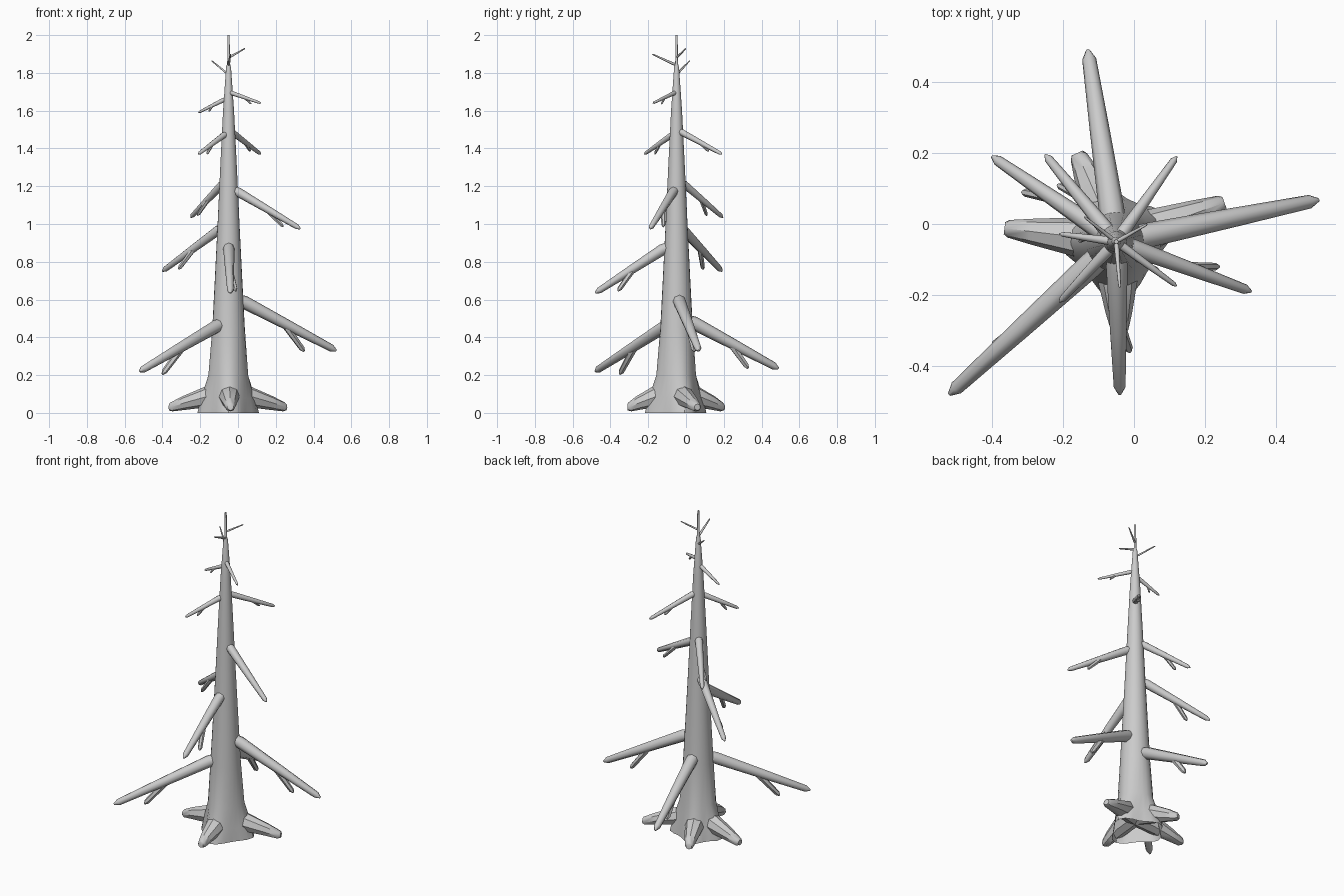
import bpy, bmesh, math
from mathutils import Vector

if "Cube" in bpy.data.objects:
    bpy.data.objects.remove(bpy.data.objects["Cube"])

AX = Vector((-0.05, -0.05, 0))      # trunk axis
ROOTS = [(-0.365, -0.012), (0.255, 0.06), (-0.16, 0.20), (-0.04, -0.31)]


def finish(name, bm, angle=40):
    bmesh.ops.recalc_face_normals(bm, faces=bm.faces)
    me = bpy.data.meshes.new(name)
    bm.to_mesh(me)
    bm.free()
    ob = bpy.data.objects.new(name, me)
    bpy.context.collection.objects.link(ob)
    bpy.ops.object.select_all(action='DESELECT')
    ob.select_set(True)
    bpy.context.view_layer.objects.active = ob
    bpy.ops.object.shade_smooth_by_angle(angle=math.radians(angle))
    return ob


def skin(bm, rings):
    for a, b in zip(rings, rings[1:]):
        n = len(a)
        for i in range(n):
            bm.faces.new((a[i], a[(i + 1) % n], b[(i + 1) % n], b[i]))


def tube(bm, pts, radii, sides=8):
    """Tapered tube through pts, capped at both ends."""
    pts = [Vector(p) for p in pts]
    rings = []
    for i, (p, r) in enumerate(zip(pts, radii)):
        d = (pts[min(i + 1, len(pts) - 1)] - pts[max(i - 1, 0)]).normalized()
        u = d.cross(Vector((0, 0, 1))).normalized()
        v = u.cross(d)
        ring = []
        for k in range(sides):
            a = 2 * math.pi * k / sides
            co = p + r * (math.cos(a) * u + math.sin(a) * v)
            co.z = max(co.z, 0.008)
            ring.append(bm.verts.new(co))
        rings.append(ring)
    skin(bm, rings)
    bm.faces.new(rings[0])
    bm.faces.new(rings[-1])


# trunk: tapered, lobed flare toward the roots, thin spire on top
root_angles = [math.atan2(y - AX.y, x - AX.x) for x, y in ROOTS]
PROFILE = [(0, .118, .05), (.08, .112, .035), (.2, .099, .008), (.45, .086, 0), (.7, .073, 0),
           (1, .058, 0), (1.3, .044, 0), (1.6, .029, 0), (1.83, .013, 0), (1.85, .007, 0), (2, .006, 0)]
bm = bmesh.new()
rings = []
N = 24
for z, r, lobe in PROFILE:
    ring = []
    for k in range(N):
        a = 2 * math.pi * k / N
        w = max(math.cos(a - b) for b in root_angles)
        rr = r + lobe * max(w, 0) ** 8
        ring.append(bm.verts.new((AX.x + rr * math.cos(a), AX.y + rr * math.sin(a), z)))
    rings.append(ring)
skin(bm, rings)
bm.faces.new(rings[-1])
finish("trunk", bm)

# roots
for i, (x, y) in enumerate(ROOTS):
    bm = bmesh.new()
    tip = Vector((x, y, 0.03))
    a = AX + Vector((0, 0, 0.10))
    d = (tip - AX)
    d.z = 0
    out = d.normalized()
    k = AX + out * 0.115 + Vector((0, 0, 0.085))
    m = k.lerp(tip, 0.6)
    tube(bm, [a, k, m, tip - out * 0.012, tip], [.055, .055, .037, .025, .017])
    finish(f"root_{i + 1}", bm)

# branches: start height, tip, base radius, twig tip
BRANCHES = [
    (.47, (-.52, -.48, .22), .036, (-.40, -.35, .205)),
    (.49, (-.13, .49, .235), .036, (-.10, .33, .235)),
    (.60, (.52, .068, .33), .035, (.35, .045, .325)),
    (.88, (-.04, -.48, .635), .030, (-.012, -.36, .645)),
    (.98, (-.40, .19, .75), .027, (-.315, .09, .76)),
    (1.18, (.33, -.19, .975), .025, (.24, -.12, .985)),
    (1.22, (-.25, .195, 1.035), .022, (-.215, .11, 1.045)),
    (1.49, (.12, .19, 1.37), .018, (.065, .12, 1.385)),
    (1.475, (-.21, -.22, 1.37), .017, (-.165, -.165, 1.37)),
    (1.695, (.12, -.175, 1.64), .012, (.07, -.13, 1.635)),
    (1.66, (-.21, -.028, 1.59), .012, (-.155, -.05, 1.595)),
    (1.845, (-.04, -.18, 1.90), .007, None),
    (1.885, (.038, .0, 1.93), .006, None),
    (1.80, (-.14, .02, 1.865), .006, None),
]
for i, (z, tip, r, twig) in enumerate(BRANCHES):
    bm = bmesh.new()
    tip = Vector(tip)
    out = (tip - AX)
    out.z = 0
    out.normalize()
    tr = max(0.006, 0.108 - 0.05 * z)
    base = AX + out * tr * 0.5 + Vector((0, 0, z))
    knee = AX + out * (tr + r * 0.3) + Vector((0, 0, z))
    knee.z = base.z + (tip.z - base.z) * 0.06
    d = (tip - knee).normalized()
    mid = knee.lerp(tip, 0.5)
    tube(bm, [base, knee, mid, tip - d * r * 0.8, tip],
         [r * .95, r, r * .78, r * .55, r * .15])
    # side twig hanging below the branch
    if twig:
        t = Vector(twig)
        s = knee.lerp(tip, 0.42)
        e = (t - s).normalized()
        tube(bm, [s, t - e * r * .5, t], [r * .55, r * .42, r * .15], 6)
    finish(f"branch_{i + 1}", bm, 50)
